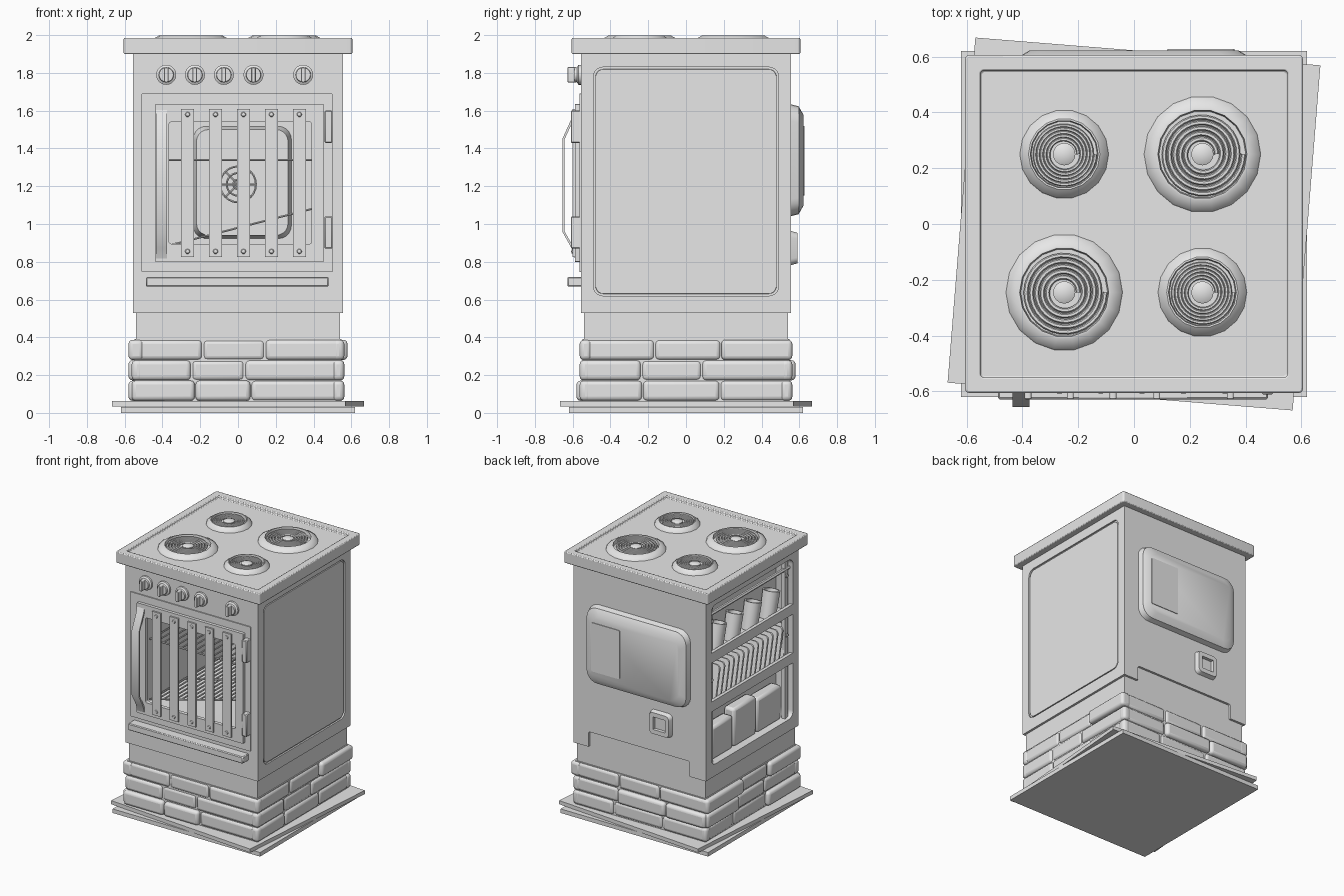
import bpy, bmesh, math, random
from mathutils import Vector, Matrix

if "Cube" in bpy.data.objects:
    bpy.data.objects.remove(bpy.data.objects["Cube"])

random.seed(4)
grey = bpy.data.materials.new("plain grey")
grey.diffuse_color = (0.8, 0.8, 0.8, 1)
grey.use_nodes = True
grey.node_tree.nodes["Principled BSDF"].inputs["Base Color"].default_value = grey.diffuse_color


def link(name, bm):
    bmesh.ops.recalc_face_normals(bm, faces=bm.faces)
    me = bpy.data.meshes.new(name)
    bm.to_mesh(me)
    bm.free()
    me.materials.append(grey)
    ob = bpy.data.objects.new(name, me)
    bpy.context.collection.objects.link(ob)
    return ob


def slab(name, axis, u0, u1, v0, v1, a, b, r=0.0, inset=0.0):
    """Rounded rectangle extruded along an axis from a to b, optionally tapered."""
    bm = bmesh.new()
    rings = []
    for d, s in ((a, 0.0), (b, inset)):
        ring = []
        rr = max(r - s * 0.3, 0)
        for k, (cu, cv) in enumerate(((u1, v1), (u0, v1), (u0, v0), (u1, v0))):
            su, sv = (1 if cu == u1 else -1), (1 if cv == v1 else -1)
            for i in range(6 if rr else 1):
                t = math.pi / 2 * (k + i / 5)
                u = cu - su * (s + rr) + (rr * math.cos(t) if rr else 0)
                v = cv - sv * (s + rr) + (rr * math.sin(t) if rr else 0)
                p = {'X': (d, u, v), 'Y': (u, d, v), 'Z': (u, v, d)}[axis]
                ring.append(bm.verts.new(p))
        rings.append(ring)
    n = len(rings[0])
    for ring in rings:
        bm.faces.new(ring)
    for i in range(n):
        j = (i + 1) % n
        bm.faces.new((rings[0][i], rings[0][j], rings[1][j], rings[1][i]))
    return link(name, bm)


def cut(ob, cutter):
    m = ob.modifiers.new("cut", 'BOOLEAN')
    m.object, m.operation, m.solver = cutter, 'DIFFERENCE', 'EXACT'
    bpy.context.view_layer.objects.active = ob
    bpy.ops.object.modifier_apply(modifier=m.name)
    bpy.data.objects.remove(cutter)


def lathe(name, profile, seg, matrix):
    """Spin (radius, height) points around local z."""
    bm = bmesh.new()
    vs = [bm.verts.new((r, 0, z)) for r, z in profile]
    es = [bm.edges.new(p) for p in zip(vs, vs[1:])]
    bmesh.ops.spin(bm, geom=vs + es, axis=(0, 0, 1), cent=(0, 0, 0),
                   steps=seg, angle=math.tau, use_duplicate=False)
    bmesh.ops.remove_doubles(bm, verts=bm.verts, dist=1e-5)
    bm.transform(matrix)
    return link(name, bm)


def wires(name, paths, radius):
    cu = bpy.data.curves.new(name, 'CURVE')
    cu.dimensions, cu.bevel_depth, cu.bevel_resolution = '3D', radius, 1
    cu.use_fill_caps = True
    for path in paths:
        sp = cu.splines.new('POLY')
        sp.points.add(len(path) - 1)
        for p, co in zip(sp.points, path):
            p.co = (*co, 1)
    cu.materials.append(grey)
    ob = bpy.data.objects.new(name, cu)
    bpy.context.collection.objects.link(ob)
    bpy.ops.object.select_all(action='DESELECT')
    ob.select_set(True)
    bpy.context.view_layer.objects.active = ob
    bpy.ops.object.convert(target='MESH')


def bevel(ob, w, seg=1):
    m = ob.modifiers.new("bevel", 'BEVEL')
    m.width, m.segments, m.limit_method = w, seg, 'ANGLE'


T = Matrix.Translation
FACE_FRONT = Matrix.Rotation(math.pi / 2, 4, 'X')

# base plates, the upper one twisted
slab("lower_plate", 'Z', -.62, .62, -.62, .62, 0, .031)
top_plate = slab("upper_plate", 'Z', -.62, .62, -.62, .62, .034, .062)
top_plate.rotation_euler.z = math.radians(-4.6)

# stone footing: core plus uneven rounded blocks on each side
slab("footing_core", 'Z', -.547, .547, -.547, .547, .062, .39)
for side in range(4):
    for row in range(3):
        z0 = .064 + row * .108
        a = random.uniform(-.26, -.12)
        xs = [-.565, a, a + random.uniform(.28, .42), .565]
        for x0, x1 in zip(xs, xs[1:]):
            out = random.choice((.555, .558, .562, .58))
            st = slab("footing_stone", 'Y', x0 + .002, x1 - .002, z0, z0 + .107, -.50, -out)
            st.rotation_euler.z = side * math.pi / 2
            bevel(st, .022, 3)
slab("plinth", 'Z', -.54, .54, -.54, .54, .38, .54)

# body with oven cavity, open side shelf, side panel recess and rear skirt recess
body = slab("body", 'Z', -.557, .557, -.557, .557, .53, 1.91)
for c in (('Y', -.40, .40, .86, 1.58, -.7, .40, .02),
          ('X', -.49, .49, .62, 1.83, -.7, -.415, .05),
          ('X', -.49, .49, .62, 1.83, .545, .7, .05),
          ('Y', -.42, .43, .4, .645, .54, .7, .015)):
    cut(body, slab("cutter", *c))
slab("side_panel", 'X', -.482, .482, .628, 1.822, .53, .553, .045, .003)

# cooktop with raised rim
cooktop = slab("cooktop", 'Z', -.605, .605, -.605, .605, 1.9, 1.985, .015)
cut(cooktop, slab("cutter", 'Z', -.55, .55, -.55, .55, 1.967, 2.1, .015))
bevel(cooktop, .006, 2)

# burners: dished ring, spiral coil, centre cap
for x, y, R in ((-.25, -.245, .21), (.245, .25, .21), (-.25, .25, .16), (.245, -.245, .16)):
    lathe("burner_pan", [(R, 1.965), (R * .97, 1.977), (R * .8, 1.998), (R * .76, 1.998),
                         (R * .74, 1.972), (0, 1.969)], 18, T((x, y, 0)))
    turns, N = 5, 150
    coil = []
    for i in range(N + 1):
        t = i / N * turns * math.tau
        r = .05 + (R * .70 - .05) * i / N
        coil.append((x + r * math.cos(t), y + r * math.sin(t), 1.986))
    wires("burner_coil", [coil], R * .04)
    lathe("burner_cap", [(.04, 1.968), (.04, 1.988), (.025, 1.996), (0, 1.998)], 16, T((x, y, 0)))

# control knobs
for x in (-.38, -.228, -.075, .082, .345):
    lathe("knob", [(.053, 0), (.053, .015), (.04, .022), (.038, .035), (0, .035)], 20,
          T((x, -.555, 1.79)) @ FACE_FRONT)
    bevel(slab("knob_grip", 'Y', x - .012, x + .012, 1.75, 1.83, -.58, -.628, .008), .003)

# front panel and door frame around the window
for nm, o, h, y0, y1 in (("front_panel", (-.51, .50, .745, 1.69), (-.405, .405, .85, 1.59), -.55, -.565),
                         ("door_frame", (-.44, .455, .80, 1.635), (-.365, .39, .895, 1.54), -.56, -.588)):
    fr = slab(nm, 'Y', *o, y0, y1, .005)
    cut(fr, slab("cutter", 'Y', *h, -.5, -.7, .012))

# vertical grille bars with rivets
for i in range(5):
    x = -.267 + i * .148
    slab("grille_bar", 'Y', x - .035, x + .035, .825, 1.61, -.586, -.600)
    for z in (.855, 1.58):
        lathe("rivet", [(.014, 0), (.010, .007), (0, .009)], 10, T((x, -.599, z)) @ FACE_FRONT)

# hinges and drawer strip
for z in (.87, 1.43):
    bevel(slab("hinge", 'Y', .458, .50, z, z + .17, -.55, -.61), .005)
bevel(slab("drawer_strip", 'Y', -.487, .48, .668, .72, -.55, -.628), .006)

# door handle: bent flat strap
prof = [(-.586, .81), (-.605, .87), (-.655, .96), (-.655, 1.45), (-.605, 1.56), (-.586, 1.61)]
bm = bmesh.new()
loop = prof + [(y + .013, z) for y, z in reversed(prof)]
f = bm.faces.new([bm.verts.new((-.435, y, z)) for y, z in loop])
ext = bmesh.ops.extrude_face_region(bm, geom=[f])
bmesh.ops.translate(bm, vec=(.06, 0, 0), verts=[v for v in ext["geom"] if isinstance(v, bmesh.types.BMVert)])
link("door_handle", bm)

# oven interior: fan housing, round fan grille and two racks, one slipped
slab("fan_housing", 'Y', -.24, .285, .92, 1.52, .41, .33, .07, .02)
ringpts = lambda r: [(r * math.cos(i * math.tau / 24), .322, 1.21 + r * math.sin(i * math.tau / 24)) for i in range(25)]
spokes = [[(0, .322, 1.21), (.095 * math.cos(k * math.pi / 4), .322, 1.21 + .095 * math.sin(k * math.pi / 4))]
          for k in range(8)]
wires("fan_grille", [ringpts(.095), ringpts(.06), ringpts(.025)] + spokes, .006)
for nm, za, zb in (("oven_rack", 1.34, 1.34), ("slipped_rack", .88, 1.08)):
    at = lambda x, y: (x, y, za + (zb - za) * (x + .39) / .78)
    paths = [[at(-.38 + i * .0507, -.5), at(-.38 + i * .0507, .32)] for i in range(16)]
    paths += [[at(-.39, y), at(.39, y)] for y in (-.5, -.1, .32)]
    wires(nm, paths, .006)

# side shelf: boards, front rails, top rod and posts
for z in (1.05, 1.42):
    slab("shelf_board", 'Z', -.53, -.41, -.485, .485, z - .02, z)
    slab("shelf_rail", 'X', -.492, .492, z - .02, z + .055, -.53, -.555)
wires("shelf_rod", [[(-.52, -.49, 1.75), (-.52, .49, 1.75)]], .014)
for y in (-.45, .45):
    slab("shelf_post", 'X', y - .02, y + .02, .62, 1.83, -.50, -.53)
    for z in (1.25, 1.7):
        lathe("post_screw", [(.014, 0), (.014, .008), (0, .01)], 10,
              T((-.529, y, z)) @ Matrix.Rotation(-math.pi / 2, 4, 'Y'))

# shelf contents: leaning jars, leaning plates, folded panels
for y in (-.30, -.08, .14, .34):
    lathe("jar", [(0, 0), (.058, 0), (.062, .20), (.05, .20), (.045, .03), (0, .03)], 16,
          T((-.475, y, 1.425)) @ Matrix.Rotation(math.radians(14), 4, 'X'))
for i in range(15):
    p = slab("plate", 'Y', -.052, .052, 0, .27, -.008, .008, .03)
    p.location = (-.472, -.42 + i * .058, 1.055)
    p.rotation_euler.x = math.radians(12)
for y0, y1, z1 in ((-.42, -.13, .88), (-.12, .15, .91), (.16, .42, .87)):
    bevel(slab("stored_box", 'X', y0, y1, .62, z1, -.42, -.51), .02, 2)

# rear cover, its hatch, and the power inlet
slab("rear_cover_base", 'Y', -.43, .43, 1.04, 1.635, .55, .597, .09, .012)
slab("rear_cover_crown", 'Y', -.418, .418, 1.052, 1.623, .596, .622, .087, .045)
slab("rear_hatch", 'Y', .12, .36, 1.15, 1.52, .61, .627, .01)
inlet = slab("power_inlet", 'Y', -.28, -.09, .78, .965, .55, .59, .035, .012)
cut(inlet, slab("cutter", 'Y', -.235, -.135, .825, .92, .565, .7))

# smooth shading with sharp edges kept
bpy.ops.object.select_all(action='DESELECT')
for ob in bpy.context.scene.objects:
    if ob.type == 'MESH':
        ob.select_set(True)
        bpy.context.view_layer.objects.active = ob
bpy.ops.object.shade_smooth_by_angle(angle=math.radians(35))
